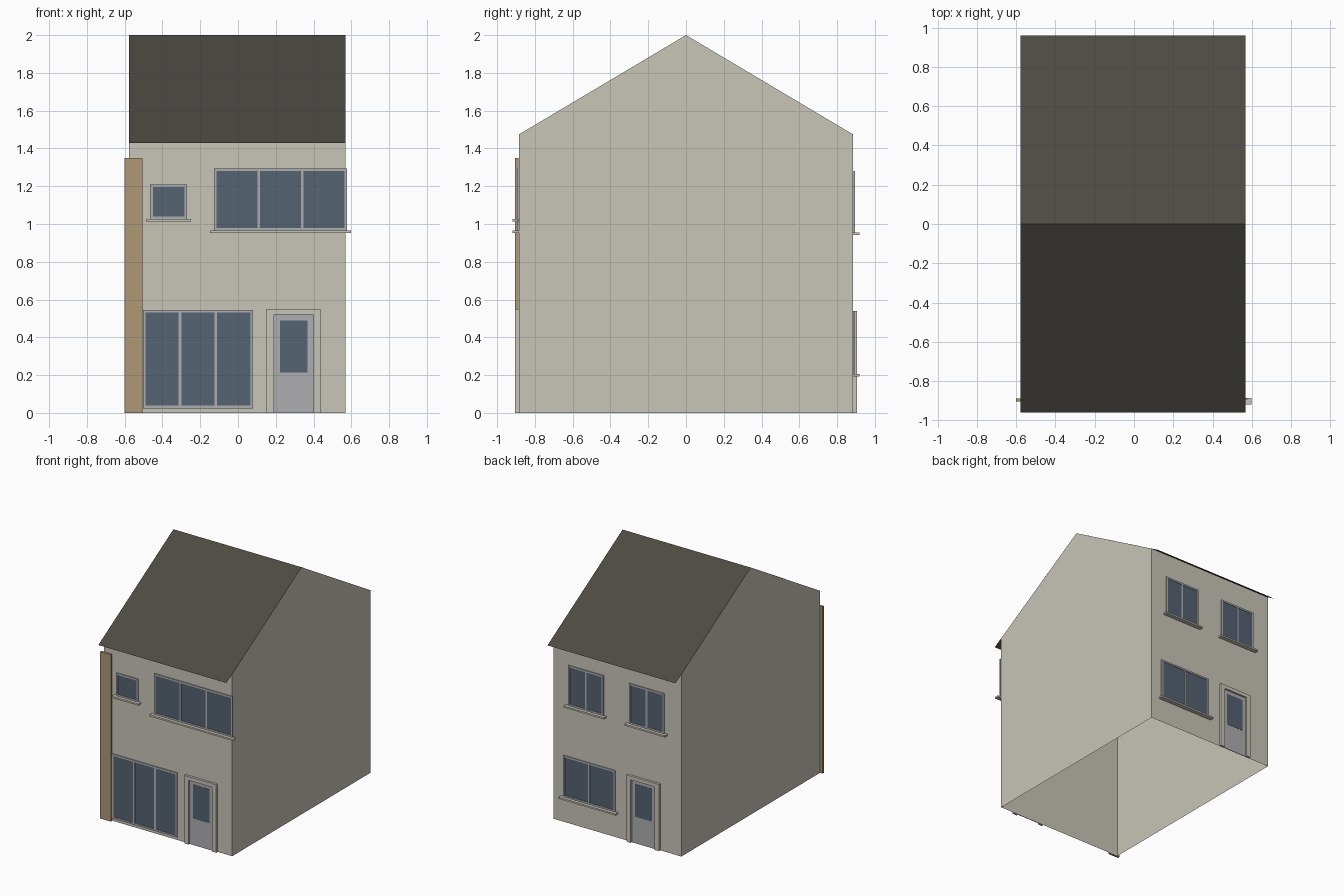
import bpy

if "Cube" in bpy.data.objects:
    bpy.data.objects.remove(bpy.data.objects["Cube"])

WALL_Y, EAVE, RIDGE = 0.885, 1.474, 2.0
X0, X1 = -0.578, 0.568


def material(name, rgb):
    m = bpy.data.materials.new(name)
    m.diffuse_color = (*rgb, 1)
    m.use_nodes = True
    m.node_tree.nodes["Principled BSDF"].inputs["Base Color"].default_value = m.diffuse_color
    return m


RENDER = material("render", (0.58, 0.56, 0.48))
ROOF = material("roof_tile", (0.075, 0.068, 0.056))
WOOD = material("timber", (0.43, 0.31, 0.18))
GLASS = material("glass", (0.09, 0.125, 0.165))
FRAME = material("frame_grey", (0.43, 0.43, 0.45))


def mesh_object(name, verts, faces, mat):
    me = bpy.data.meshes.new(name)
    me.from_pydata(verts, [], faces)
    me.materials.append(mat)
    ob = bpy.data.objects.new(name, me)
    bpy.context.collection.objects.link(ob)
    return ob


def boxes(name, side, rects, d0, d1, mat):
    """Boxes on the front (side=-1) or back (side=1) wall; rects are (x0, x1, z0, z1)."""
    verts, faces = [], []
    ya, yb = sorted((side * (WALL_Y + d0), side * (WALL_Y + d1)))
    for x0, x1, z0, z1 in rects:
        n = len(verts)
        verts += [(x, y, z) for z in (z0, z1)
                  for x, y in ((x0, ya), (x1, ya), (x1, yb), (x0, yb))]
        faces += [[n + i for i in f] for f in
                  ((0, 3, 2, 1), (4, 5, 6, 7), (0, 1, 5, 4),
                   (1, 2, 6, 5), (2, 3, 7, 6), (3, 0, 4, 7))]
    return mesh_object(name, verts, faces, mat)


def window(name, side, x0, x1, z0, z1, panes, sill=True):
    t = 0.014
    # frame: head, bottom rail, and uprights between the panes
    bars = [(x0, x1, z0, z0 + t), (x0, x1, z1 - t, z1)]
    for i in range(panes + 1):
        x = x0 + (x1 - x0 - t) * i / panes
        bars.append((x, x + t, z0 + t, z1 - t))
    boxes(name + "_frame", side, bars, 0.001, 0.009, FRAME)
    boxes(name + "_glass", side, [(x0 + t, x1 - t, z0 + t, z1 - t)], 0.001, 0.005, GLASS)
    if sill:
        boxes(name + "_sill", side, [(x0 - 0.022, x1 + 0.022, z0 - 0.012, z0 + 0.001)],
              0.0, 0.034, RENDER)


def door(name, side, x0, x1, top):
    w, h = 0.038, 0.03
    a, b = x0 + w, x1 - w
    boxes(name + "_surround", side,
          [(x0, a, 0, top), (b, x1, 0, top), (a, b, top - h, top)], 0.0, 0.019, RENDER)
    boxes(name + "_leaf", side, [(a, b, 0, top - h)], 0.001, 0.005, FRAME)
    boxes(name + "_glass", side, [(a + 0.032, b - 0.032, 0.215, top - 0.06)],
          0.004, 0.007, GLASS)


# Wall shell, open underneath, with a gable on each side
section = [(-WALL_Y, 0), (WALL_Y, 0), (WALL_Y, EAVE), (0, RIDGE), (-WALL_Y, EAVE)]
mesh_object("walls", [(x, y, z) for x in (X0, X1) for y, z in section],
            [(4, 3, 2, 1, 0), (5, 6, 7, 8, 9), (0, 5, 9, 4), (1, 2, 7, 6)], RENDER)

# Thin roof with overhanging eaves
mesh_object("roof", [(x, y, z) for x in (X0, X1)
                     for y, z in ((-0.96, 1.43), (0, RIDGE), (0.96, 1.43))],
            [(0, 3, 4, 1), (1, 4, 5, 2)], ROOF)

# Front
boxes("timber_strip", -1, [(-0.60, -0.505, 0, 1.35)], 0.002, 0.019, WOOD)
window("front_small_window", -1, -0.465, -0.27, 1.025, 1.21, 1)
window("front_wide_window", -1, -0.127, 0.577, 0.965, 1.295, 3)
window("front_tall_window", -1, -0.504, 0.08, 0.024, 0.545, 3, sill=False)
door("front_door", -1, 0.152, 0.438, 0.55)

# Back
window("back_window_a", 1, 0.115, 0.43, 0.955, 1.28, 2)
window("back_window_b", 1, -0.43, -0.115, 0.955, 1.28, 2)
window("back_ground_window", 1, 0.01, 0.475, 0.205, 0.54, 2)
door("back_door", 1, -0.39, -0.10, 0.54)
